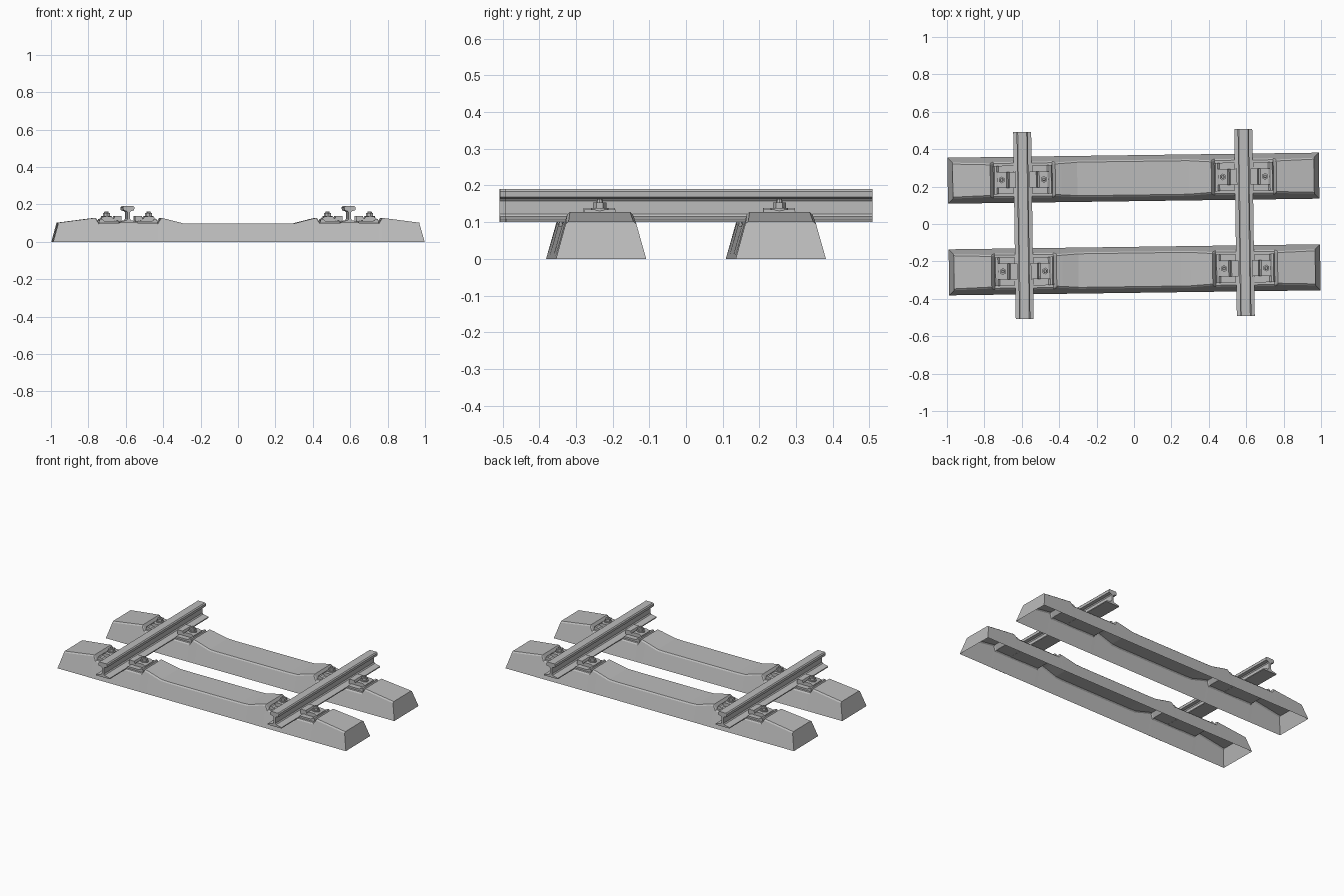
import bpy, bmesh, math
from mathutils import Matrix, Vector

cube = bpy.data.objects.get("Cube")
if cube:
    bpy.data.objects.remove(cube, do_unlink=True)

grey = bpy.data.materials.new("concrete_grey")
grey.use_nodes = True
COLOR = (0.5, 0.5, 0.5, 1)
grey.diffuse_color = COLOR
grey.node_tree.nodes["Principled BSDF"].inputs["Base Color"].default_value = COLOR

# The whole track panel is turned slightly about the vertical axis
TURN = Matrix.Rotation(0.0136, 4, 'Z')
GAUGE = 0.591
SLEEPER_Y = 0.245
SEAT = 0.101


def finish(name, bm, place):
    bmesh.ops.recalc_face_normals(bm, faces=bm.faces)
    mesh = bpy.data.meshes.new(name)
    bm.to_mesh(mesh)
    bm.free()
    mesh.materials.append(grey)
    obj = bpy.data.objects.new(name, mesh)
    bpy.context.collection.objects.link(obj)
    obj.matrix_world = TURN @ place
    return obj


def extrude_profile(bm, profile, half):
    """Extrude an x-z outline along y, capped at both ends."""
    front = [bm.verts.new((x, -half, z)) for x, z in profile]
    back = [bm.verts.new((x, half, z)) for x, z in profile]
    n = len(profile)
    for i in range(n):
        j = (i + 1) % n
        bm.faces.new((front[i], front[j], back[j], back[i]))
    bm.faces.new(front)
    bm.faces.new(back[::-1])


def add_prism(bm, x, radius, low, high, sides, top=None):
    bmesh.ops.create_cone(
        bm, cap_ends=True, segments=sides, radius1=radius,
        radius2=radius if top is None else top, depth=high - low,
        matrix=Matrix.Translation((x, 0, (low + high) / 2)))


def build_sleeper(name, y):
    """Hollow concrete shell, open below, lofted along its length."""
    half = [(0.966, 0.102), (0.765, 0.128), (0.748, SEAT), (0.434, SEAT),
            (0.417, 0.128), (0.385, 0.121), (0.30, 0.099), (0.25, 0.097)]
    stations = [(-x, z) for x, z in half] + half[::-1]
    bm = bmesh.new()
    rings = []
    for x, z in stations:
        foot = math.copysign(0.993, x) if abs(x) > 0.9 else x
        w = 0.123 - 0.26 * z
        side = [(foot, 0.123, 0), (x, w, z - 0.007), (x, w - 0.008, z)]
        ring = [(a, -b, c) for a, b, c in side] + side[::-1]
        rings.append([bm.verts.new(p) for p in ring])
    for a, b in zip(rings, rings[1:]):
        for i in range(len(a) - 1):
            bm.faces.new((a[i], a[i + 1], b[i + 1], b[i]))
    bm.faces.new(rings[0])
    bm.faces.new(rings[-1])
    finish(name, bm, Matrix.Translation((0, y, 0)))


def build_rail(name, x):
    """Rail with a wide foot, thin web and rounded head."""
    half = [(0.048, 0.1), (0.048, 0.106), (0.012, 0.115), (0.007, 0.122),
            (0.007, 0.158), (0.012, 0.164), (0.029, 0.168),
            (0.03, 0.184), (0.024, 0.19)]
    profile = half + [(-a, b) for a, b in reversed(half)]
    bm = bmesh.new()
    extrude_profile(bm, profile, 0.5)
    finish(name, bm, Matrix.Translation((x, 0, 0)))


def build_fastener(name, x, y, side):
    """Guide plate, clamp and bolt; local +x points away from the rail."""
    place = Matrix.Translation((x, y, 0))
    if side < 0:
        place = place @ Matrix.Rotation(math.pi, 4, 'Z')

    # Guide plate with a raised outer shoulder
    bm = bmesh.new()
    extrude_profile(bm, [(0.05, SEAT), (0.158, SEAT), (0.152, 0.121),
                         (0.14, 0.121), (0.13, 0.112), (0.05, 0.112)], 0.076)
    finish(name + "_guide_plate", bm, place)

    # Clamp whose lip grips the rail foot
    bm = bmesh.new()
    extrude_profile(bm, [(0.036, 0.112), (0.044, 0.108), (0.06, 0.114),
                         (0.084, 0.11), (0.145, 0.11), (0.145, 0.125),
                         (0.132, 0.134), (0.088, 0.134), (0.078, 0.122),
                         (0.072, 0.138), (0.036, 0.138)], 0.043)
    finish(name + "_clamp", bm, place)

    # Washer, hexagonal nut and bolt end
    bm = bmesh.new()
    add_prism(bm, 0.113, 0.024, 0.13, 0.139, 12)
    add_prism(bm, 0.113, 0.018, 0.139, 0.153, 6)
    add_prism(bm, 0.113, 0.009, 0.153, 0.163, 8, 0.007)
    finish(name + "_bolt", bm, place)


ROWS = (("front", -SLEEPER_Y), ("back", SLEEPER_Y))
COLUMNS = (("right", -GAUGE), ("left", GAUGE))

for row, y in ROWS:
    build_sleeper(row + "_sleeper", y)
for column, x in COLUMNS:
    build_rail(column + "_rail", x)
    for row, y in ROWS:
        for label, side in (("inner", -1), ("outer", 1)):
            direction = math.copysign(side, x * side)
            build_fastener(f"{row}_{column}_{label}", x, y, direction)
